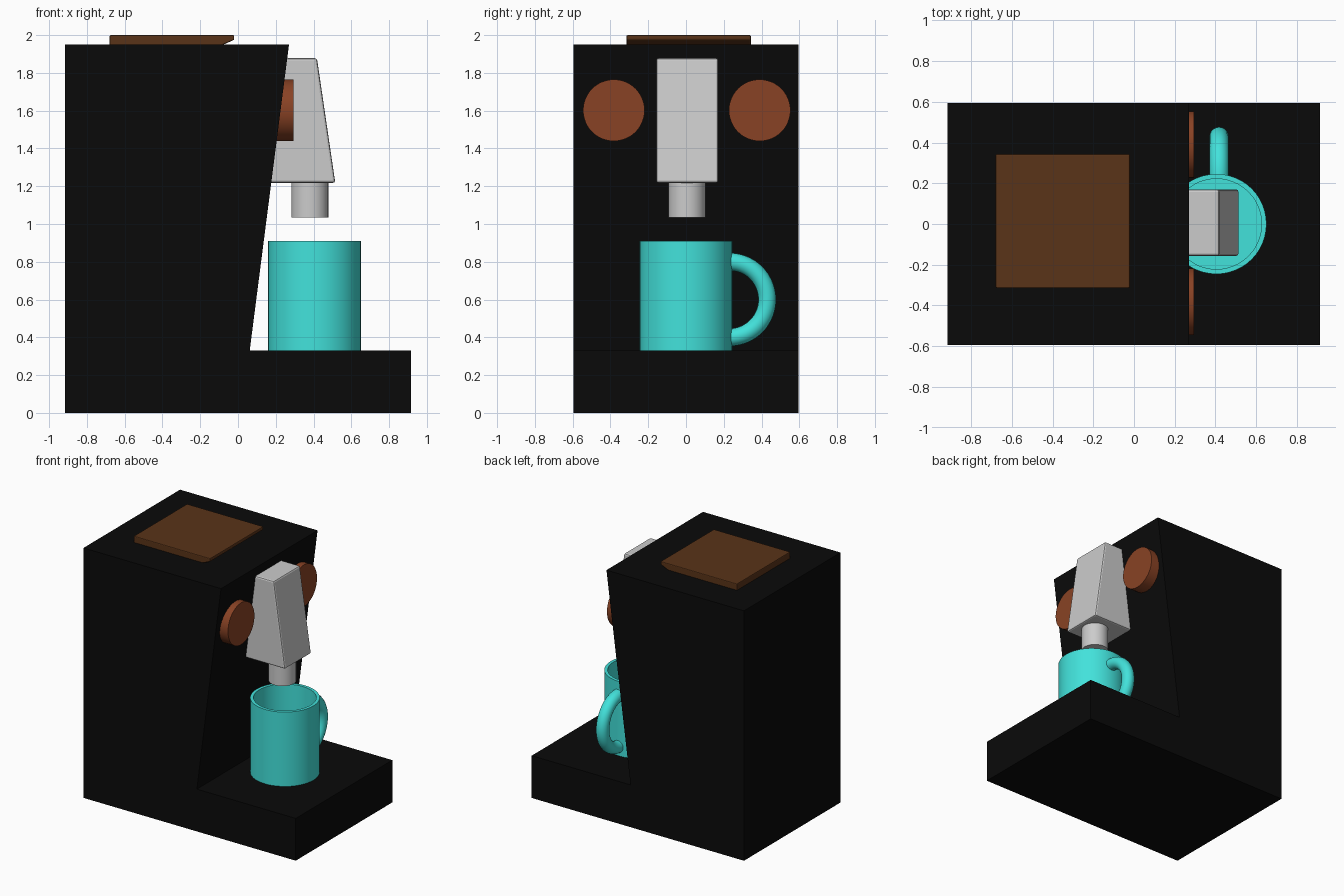
import bpy, bmesh, math
from mathutils import Vector

if "Cube" in bpy.data.objects:
    bpy.data.objects.remove(bpy.data.objects["Cube"])


def material(name, rgb):
    m = bpy.data.materials.new(name)
    m.diffuse_color = (*rgb, 1)
    m.use_nodes = True
    m.node_tree.nodes["Principled BSDF"].inputs["Base Color"].default_value = m.diffuse_color
    return m


BLACK = material("black", (0.003, 0.003, 0.003))
LID = material("dark_brown", (0.10, 0.033, 0.009))
KNOB = material("red_brown", (0.25, 0.055, 0.018))
TEAL = material("turquoise", (0.055, 0.76, 0.71))


def finish(name, bm, mat=None, smooth=False, bevel=0):
    bmesh.ops.recalc_face_normals(bm, faces=bm.faces)
    mesh = bpy.data.meshes.new(name)
    bm.to_mesh(mesh)
    bm.free()
    ob = bpy.data.objects.new(name, mesh)
    bpy.context.collection.objects.link(ob)
    if mat:
        mesh.materials.append(mat)
    if bevel:
        mod = ob.modifiers.new("soft_edges", 'BEVEL')
        mod.width, mod.segments = bevel, 2
    if smooth:
        bpy.ops.object.select_all(action='DESELECT')
        ob.select_set(True)
        bpy.context.view_layer.objects.active = ob
        bpy.ops.object.shade_smooth_by_angle(angle=math.radians(40))
    return ob


def extrude_profile(name, points, y0, y1, mat=None, bevel=0):
    """Side outline in x, z pushed along y."""
    bm = bmesh.new()
    face = bm.faces.new([bm.verts.new((x, y0, z)) for x, z in points])
    ext = bmesh.ops.extrude_face_region(bm, geom=[face])
    verts = [g for g in ext["geom"] if isinstance(g, bmesh.types.BMVert)]
    bmesh.ops.translate(bm, verts=verts, vec=(0, y1 - y0, 0))
    return finish(name, bm, mat, False, bevel)


def lathe(name, profile, origin, axis='Z', mat=None, n=48):
    """Outline of (radius, height) spun about an axis; radius 0 closes an end."""
    bm = bmesh.new()
    vs = [bm.verts.new((r, 0, h)) for r, h in profile]
    edges = [bm.edges.new(p) for p in zip(vs, vs[1:])]
    bmesh.ops.spin(bm, geom=vs + edges, cent=(0, 0, 0), axis=(0, 0, 1),
                   angle=math.tau, steps=n)
    bmesh.ops.remove_doubles(bm, verts=bm.verts, dist=1e-4)
    for v in bm.verts:
        x, y, z = v.co
        v.co = Vector(origin) + (Vector((z, x, y)) if axis == 'X' else v.co)
    return finish(name, bm, mat, True)


# Housing with its drip base and leaning front
extrude_profile("housing", [(-0.917, 0), (0.915, 0), (0.915, 0.33), (0.062, 0.33),
                            (0.27, 1.95), (-0.917, 1.95)], -0.595, 0.595, BLACK)

# Lid on top, undercut at its front edge
extrude_profile("lid", [(-0.68, 1.94), (-0.10, 1.94), (-0.02, 1.975),
                        (-0.02, 2.0), (-0.68, 2.0)], -0.315, 0.343, LID, 0.006)

# Brew head and nozzle
extrude_profile("brew_head", [(0.15, 1.218), (0.515, 1.218), (0.418, 1.878),
                              (0.22, 1.878)], -0.157, 0.17, None, 0.012)
lathe("nozzle", [(0, 1.035), (0.098, 1.035), (0.098, 1.24), (0, 1.24)],
      (0.38, 0.005, 0), n=32)

# Pair of round knobs
for side, y in (("left", -0.382), ("right", 0.39)):
    lathe(side + "_knob", [(0, 0.18), (0.163, 0.18), (0.163, 0.295), (0, 0.295)],
          (0, y, 1.602), 'X', KNOB)

# Hollow cup
lathe("cup", [(0, 0.33), (0.246, 0.33), (0.246, 0.91), (0.222, 0.91),
              (0.222, 0.37), (0, 0.37)], (0.405, 0, 0), mat=TEAL)

# Cup handle: half ring of round tube
bm = bmesh.new()
ring = bmesh.ops.create_circle(bm, cap_ends=True, segments=20, radius=0.047)["verts"]
for v in ring:
    x, y, _ = v.co
    v.co = (0.418 + x, 0.23, 0.4 + y)
bmesh.ops.spin(bm, geom=bm.faces[:], cent=(0.418, 0.23, 0.6), axis=(1, 0, 0),
               angle=math.pi, steps=28)
finish("cup_handle", bm, TEAL, True)
